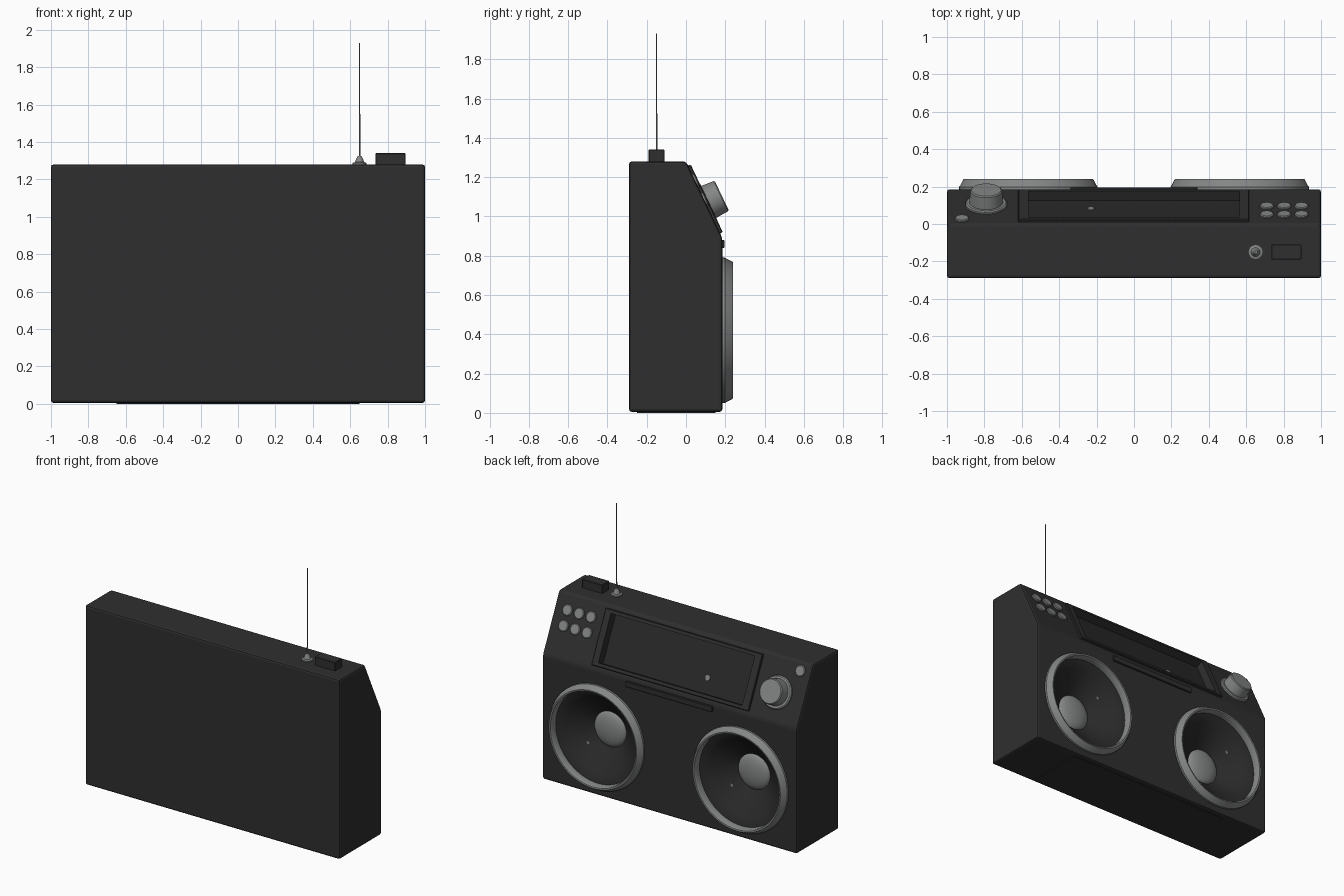
import bpy, bmesh, math
from mathutils import Matrix, Vector

if "Cube" in bpy.data.objects:
    bpy.data.objects.remove(bpy.data.objects["Cube"])


def material(name, v):
    m = bpy.data.materials.new(name)
    m.diffuse_color = (*v, 1)
    m.use_nodes = True
    m.node_tree.nodes["Principled BSDF"].inputs["Base Color"].default_value = m.diffuse_color
    return m


DARK = material("dark plastic", (0.028, 0.028, 0.028))
PANEL = material("panel black", (0.022, 0.022, 0.022))
GREY = material("metal grey", (0.23, 0.24, 0.235))


def finish(name, bm, mat, matrix=Matrix(), smooth=False):
    bmesh.ops.recalc_face_normals(bm, faces=bm.faces)
    me = bpy.data.meshes.new(name)
    bm.to_mesh(me)
    bm.free()
    ob = bpy.data.objects.new(name, me)
    bpy.context.collection.objects.link(ob)
    me.materials.append(mat)
    ob.matrix_world = matrix
    bpy.ops.object.select_all(action='DESELECT')
    ob.select_set(True)
    bpy.context.view_layer.objects.active = ob
    if smooth:
        bpy.ops.object.shade_smooth_by_angle(angle=math.radians(35))
    return ob


def box(name, lo, hi, mat, matrix=Matrix(), bevel=0.0):
    bm = bmesh.new()
    bmesh.ops.create_cube(bm, size=1)
    for v in bm.verts:
        v.co = [lo[i] + (v.co[i] + 0.5) * (hi[i] - lo[i]) for i in range(3)]
    if bevel:
        bmesh.ops.bevel(bm, geom=bm.edges[:], offset=bevel, segments=1, affect='EDGES')
    return finish(name, bm, mat, matrix)


def lathe(name, profile, mat, matrix=Matrix(), seg=48):
    """Spin (radius, height) points round the local z axis."""
    bm = bmesh.new()
    vs = [bm.verts.new((r, 0, h)) for r, h in profile]
    es = [bm.edges.new(p) for p in zip(vs, vs[1:])]
    bmesh.ops.spin(bm, geom=vs + es, cent=(0, 0, 0), axis=(0, 0, 1),
                   angle=2 * math.pi, steps=seg)
    bmesh.ops.remove_doubles(bm, verts=bm.verts, dist=1e-5)
    return finish(name, bm, mat, matrix, True)


def facing(normal, origin):
    """Local z along normal, local x along world x, local y downwards."""
    n = Vector(normal).normalized()
    x = Vector((1, 0, 0))
    return Matrix.Translation(origin) @ Matrix((x, n.cross(x), n)).transposed().to_4x4()


def cut(ob, cutter):
    m = ob.modifiers.new("cut", 'BOOLEAN')
    m.operation, m.object, m.solver = 'DIFFERENCE', cutter, 'EXACT'
    bpy.context.view_layer.objects.active = ob
    bpy.ops.object.modifier_apply(modifier=m.name)


# Case: side profile pulled across the width
profile = [(-0.29, 0.005), (0.185, 0.005), (0.185, 0.89), (0.0, 1.28), (-0.29, 1.28)]
bm = bmesh.new()
face = bm.faces.new([bm.verts.new((-1, y, z)) for y, z in profile])
ext = bmesh.ops.extrude_face_region(bm, geom=[face])
bmesh.ops.translate(bm, vec=(2, 0, 0),
                    verts=[g for g in ext['geom'] if isinstance(g, bmesh.types.BMVert)])
bmesh.ops.bevel(bm, geom=bm.edges[:], offset=0.014, segments=2, profile=0.5, affect='EDGES')
case = finish("case", bm, DARK)
box("base_plate", (-0.65, -0.25, 0), (0.65, 0.15, 0.008), DARK)

# Sloping control face
slope = facing((0, 0.39, 0.185), (0, 0.0925, 1.085))
frame = box("window_frame", (-0.62, -0.19, -0.01), (0.615, 0.19, 0.015), DARK, slope, 0.004)
cutter = box("window_cutter", (-0.565, -0.165, -0.045), (0.565, 0.165, 0.1), PANEL, slope)
cut(case, cutter)
cut(frame, cutter)
bpy.data.objects.remove(cutter)
box("window_panel", (-0.563, -0.163, -0.05), (0.563, 0.163, -0.041), PANEL, slope)
lathe("window_pin", [(0.02, -0.042), (0.018, -0.036), (0, -0.036)], GREY,
      slope @ Matrix.Translation((-0.23, 0.06, 0)), 12)


def on_slope(x, s):
    return slope @ Matrix.Translation((x, s, 0))


# Buttons and volume knob
button = [(0.038, -0.005), (0.038, 0.007), (0.033, 0.011), (0, 0.011)]
for i, x in enumerate((0.71, 0.803, 0.895)):
    for j, s in enumerate((-0.105, 0.0)):
        lathe(f"button_{i}_{j}", button, GREY, on_slope(x, s), 16)
lathe("power_button", button, GREY, on_slope(-0.92, -0.155), 16)
lathe("volume_knob", [(0.112, -0.005), (0.112, 0.01), (0.105, 0.016), (0.09, 0.016),
                      (0.085, 0.084), (0.079, 0.09), (0, 0.09)], GREY, on_slope(-0.79, 0.02))

# Trim bar under the window
box("trim_bar", (-0.34, 0.17, 0.84), (0.34, 0.196, 0.88), DARK, bevel=0.003)

# Speakers
R, RINGS = 0.338, 22


def dome(r):
    return 0.048 + 0.06 * (1 - (r / R) ** 1.7)


for side, x in (("left", -0.565), ("right", 0.565)):
    at = facing((0, 1, 0), (x, 0.185, 0.42))
    hole = lathe("hole_cutter", [(0, -0.185), (0.335, -0.185), (0.335, 0.1), (0, 0.1)], PANEL, at)
    cut(case, hole)
    bpy.data.objects.remove(hole)
    lathe(side + "_speaker_ring", [(0.33, -0.005), (0.37, -0.005), (0.37, 0.014), (0.364, 0.022),
                                   (0.35, 0.05), (0.345, 0.055), (0.335, 0.053), (0.33, 0.045),
                                   (0.33, -0.005)], GREY, at, 64)
    lathe(side + "_speaker_cone", [(0.334, 0.0), (0.3, -0.01), (0.27, -0.03), (0.12, -0.15)],
          PANEL, at)
    lathe(side + "_dust_cap", [(0.126 * math.cos(a), -0.15 + 0.04 * math.sin(a))
                               for a in [k * math.pi / 12 for k in range(7)]], GREY, at)
    # Perforated grille: bands of near-square cells with their middles removed
    bm = bmesh.new()
    for k in range(1, RINGS):
        r0, r1 = R * k / RINGS, R * (k + 1) / RINGS
        n = round(math.pi * (r0 + r1) * RINGS / R)
        loops = [[bm.verts.new((r * math.cos(2 * math.pi * i / n),
                                r * math.sin(2 * math.pi * i / n), dome(r)))
                  for i in range(n)] for r in (r0, r1)]
        for i in range(n):
            j = (i + 1) % n
            bm.faces.new((loops[0][i], loops[1][i], loops[1][j], loops[0][j]))
    cells = bm.faces[:]
    bmesh.ops.inset_individual(bm, faces=cells, thickness=0.0031)
    bmesh.ops.delete(bm, geom=cells, context='FACES')
    r0 = R / RINGS
    bm.faces.new([bm.verts.new((r0 * math.cos(k * math.pi / 6), r0 * math.sin(k * math.pi / 6),
                                dome(r0))) for k in range(12)])
    finish(side + "_speaker_grille", bm, GREY, at)

# Antenna and handle block on top
mast = Matrix.Translation((0.65, -0.15, 1.28))
lathe("antenna_base", [(0.037, -0.005), (0.037, 0.008), (0.024, 0.012), (0.018, 0.03),
                       (0.01, 0.045), (0, 0.047)], GREY, mast, 20)
lathe("antenna_rod", [(0.004, 0.03), (0.003, 0.65), (0, 0.65)], GREY, mast, 8)
box("top_switch", (0.735, -0.19, 1.27), (0.895, -0.11, 1.34), DARK, bevel=0.003)
